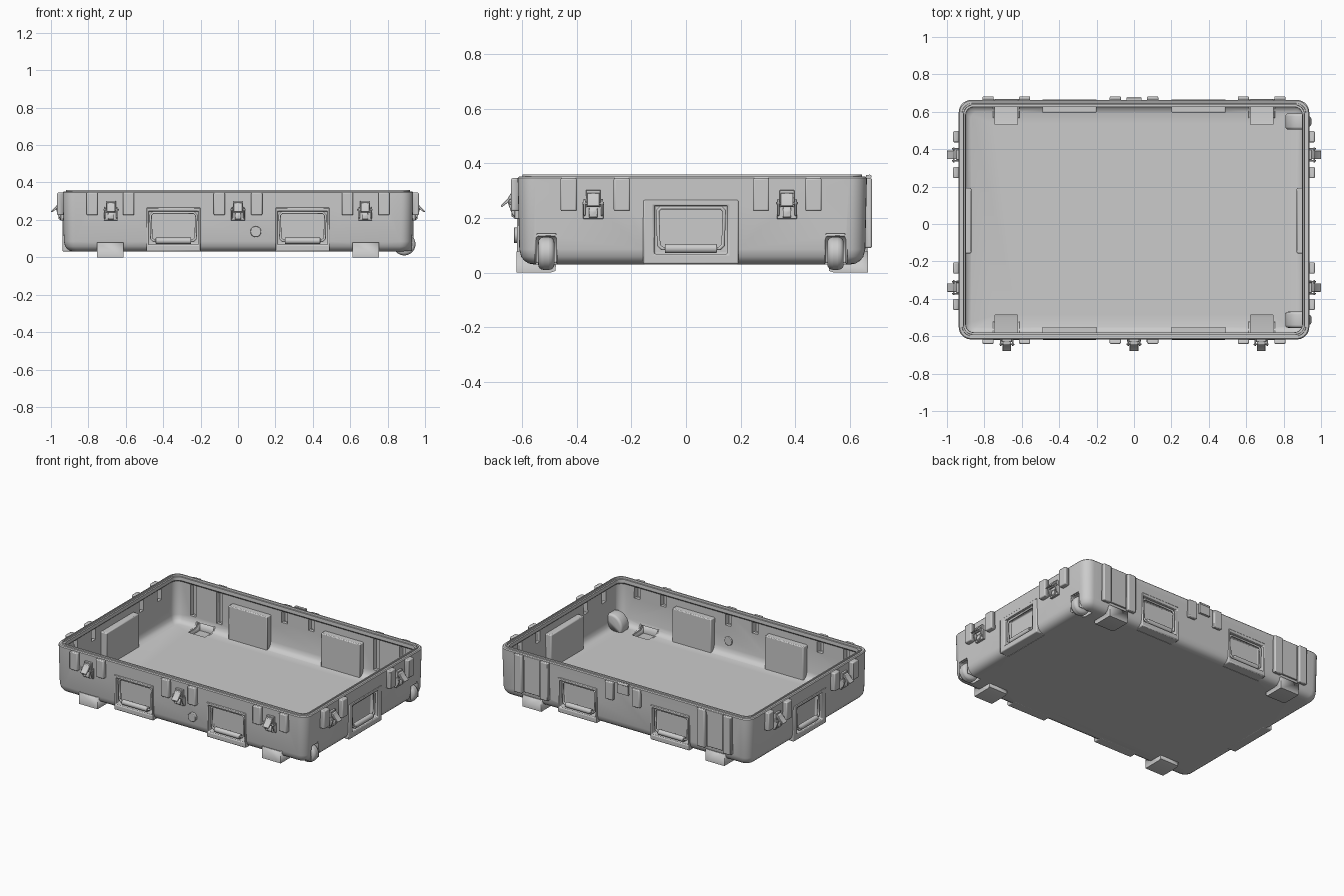
import bpy, bmesh, math
from mathutils import Vector, Matrix

if "Cube" in bpy.data.objects:
    bpy.data.objects.remove(bpy.data.objects["Cube"])

HX, HY, CY = 0.937, 0.64, 0.023      # body half sizes, y centre


def wall_point(wall, u, d, z):
    """u runs along the wall, d is distance outward from it."""
    return Vector({'front': (u, CY - HY - d, z), 'back': (u, CY + HY + d, z),
                   'right': (HX + d, u, z), 'left': (-HX - d, u, z)}[wall])


def prism(bm, wall, u, w, profile, skip=None):
    """Extrude a (d, z) profile along a wall; skip leaves one side open."""
    a = [bm.verts.new(wall_point(wall, u - w / 2, d, z)) for d, z in profile]
    b = [bm.verts.new(wall_point(wall, u + w / 2, d, z)) for d, z in profile]
    faces = [bm.faces.new(a), bm.faces.new(b[::-1])]
    for i in range(len(a)):
        if i != skip:
            j = (i + 1) % len(a)
            faces.append(bm.faces.new((a[i], b[i], b[j], a[j])))
    return faces


def rect(d0, d1, z0, z1):
    return [(d0, z0), (d1, z0), (d1, z1), (d0, z1)]


def finish(bm, name, bevel=0, shell=0, segments=2):
    bmesh.ops.recalc_face_normals(bm, faces=bm.faces[:])
    me = bpy.data.meshes.new(name)
    bm.to_mesh(me)
    bm.free()
    ob = bpy.data.objects.new(name, me)
    bpy.context.scene.collection.objects.link(ob)
    if bevel:
        m = ob.modifiers.new('bevel', 'BEVEL')
        m.width, m.segments, m.limit_method = bevel, segments, 'ANGLE'
    if shell:
        m = ob.modifiers.new('shell', 'SOLIDIFY')
        m.thickness, m.offset = shell, -1
    smooth(ob)
    return ob


def smooth(ob):
    bpy.ops.object.select_all(action='DESELECT')
    ob.select_set(True)
    bpy.context.view_layer.objects.active = ob
    bpy.ops.object.shade_smooth_by_angle(angle=math.radians(35))


def cylinder(bm, centre, axis, r, depth, n=32):
    m = Matrix.Translation(centre) @ Vector(axis).to_track_quat('Z', 'Y').to_matrix().to_4x4()
    bmesh.ops.create_cone(bm, cap_ends=True, segments=n, radius1=r, radius2=r, depth=depth, matrix=m)


# open tray: stacked rounded rectangles, up the outside and down the inside
def ring(bm, inset, z):
    r = max(0.035, 0.065 - inset * 0.6)
    vs = []
    for k, (sx, sy) in enumerate(((1, 1), (-1, 1), (-1, -1), (1, -1))):
        for i in range(8):
            t = math.pi / 2 * (k + i / 7)
            vs.append(bm.verts.new((sx * (HX - inset - r) + r * math.cos(t),
                                    CY + sy * (HY - inset - r) + r * math.sin(t), z)))
    return vs


bm = bmesh.new()
steps = [(0.06, 0.03), (0.042, 0.033), (0.025, 0.043), (0.013, 0.058), (0.006, 0.085), (0, 0.346),
         (0.005, 0.352), (0.017, 0.352), (0.018, 0.36), (0.026, 0.36), (0.027, 0.348), (0.037, 0.348),
         (0.038, 0.325), (0.024, 0.312), (0.027, 0.09), (0.034, 0.065), (0.046, 0.05), (0.065, 0.043)]
rings = [ring(bm, *s) for s in steps]
for a, b in zip(rings, rings[1:]):
    for i in range(len(a)):
        j = (i + 1) % len(a)
        bm.faces.new((a[i], a[j], b[j], b[i]))
bm.faces.new(rings[0][::-1])
bm.faces.new(rings[-1])
body = finish(bm, 'case_body')
cut = bmesh.new()

# handle panels with pockets, and swing handles
handles = [(w, u, 0.29, 0) for w in ('front', 'back') for u in (-0.345, 0.345)]
handles += [(w, 0.018, 0.35, 1) for w in ('left', 'right')]
for wall, u, w, axis in handles:
    prism(cut, wall, u, w - 0.008, rect(-0.064, 0.1, 0, 0.262))
    bm = bmesh.new()
    f = prism(bm, wall, u, w, rect(-0.067, 0.002, 0.031, 0.266))[3]
    for depth in (0.002, -0.054):
        bmesh.ops.inset_individual(bm, faces=[f], thickness=0.004)
        for v in f.verts:
            su = 1 if v.co[axis if wall in ('left', 'right') else 0] > u else -1
            v.co = wall_point(wall, u + su * 0.134, depth, 0.246 if v.co.z > 0.15 else 0.068)
    finish(bm, wall + '_handle_panel', bevel=0.006)

    cu = bpy.data.curves.new('handle_loop', 'CURVE')
    cu.dimensions, cu.bevel_depth, cu.bevel_resolution = '3D', 0.007, 3
    loop = [(-0.11, 0.238), (0.11, 0.238), (0.122, 0.226), (0.118, 0.1), (0.105, 0.088),
            (-0.105, 0.088), (-0.118, 0.1), (-0.122, 0.226)]
    sp = cu.splines.new('POLY')
    sp.points.add(len(loop) - 1)
    for p, (du, z) in zip(sp.points, loop):
        p.co = (*wall_point(wall, u + du, -0.018, z), 1)
    sp.use_cyclic_u = True
    bpy.context.scene.collection.objects.link(bpy.data.objects.new(wall + '_handle_loop', cu))
    bm = bmesh.new()
    cylinder(bm, wall_point(wall, u, -0.018, 0.088),
             (1, 0, 0) if wall in ('front', 'back') else (0, 1, 0), 0.017, 0.19, 20)
    finish(bm, wall + '_handle_grip', bevel=0.003)

# hollow ribs beside latches and hinges
ribs = [('front', s * u, 0.225, 0.024) for s in (-1, 1) for u in (0.78, 0.585, 0.1)]
ribs += [('back', s * u, 0.09 if u > 0.2 else 0.225, 0.019) for s in (-1, 1) for u in (0.78, 0.585, 0.1)]
ribs += [(w, u, 0.225, 0.03) for w in ('left', 'right') for u in (-0.43, -0.235, 0.275, 0.467)]
for wall, u, z0, out in ribs:
    prism(cut, wall, u, 0.042, rect(-0.034, 0.002, z0 + 0.012, 0.31))
    bm = bmesh.new()
    prism(bm, wall, u, 0.06, rect(-0.006, out, z0, 0.346), skip=3)
    finish(bm, wall + '_rib', bevel=0.006, shell=0.006)

# latches
latches = [('front', u) for u in (-0.68, 0, 0.68)]
latches += [(w, u) for w in ('left', 'right') for u in (-0.34, 0.37)]
for wall, u in latches:
    bm = bmesh.new()
    prism(bm, wall, u, 0.074, [(-0.004, 0.197), (0.012, 0.197), (0.012, 0.25), (-0.004, 0.262)])
    prism(bm, wall, u, 0.054, rect(-0.004, 0.014, 0.24, 0.302))
    prism(bm, wall, u, 0.046, [(0.012, 0.292), (0.026, 0.29), (0.036, 0.272), (0.063, 0.245),
                               (0.058, 0.24), (0.028, 0.262), (0.012, 0.28)])
    for s in (-1, 1):
        prism(bm, wall, u + s * 0.032, 0.008, [(-0.004, 0.2), (0.02, 0.212), (0.036, 0.255),
                                               (0.03, 0.27), (-0.004, 0.262)])
    prism(bm, wall, u, 0.08, rect(0.022, 0.031, 0.25, 0.259))
    prism(bm, wall, u, 0.03, [(0.012, 0.2), (0.022, 0.205), (0.022, 0.225), (0.012, 0.24)])
    finish(bm, wall + '_latch', bevel=0.0015, segments=1)

# back strap plates and centre hinge
for u in (-0.682, 0.682):
    bm = bmesh.new()
    prism(bm, 'back', u, 0.12, rect(-0.006, 0.006, 0.1, 0.346))
    finish(bm, 'back_strap_plate', bevel=0.003)
bm = bmesh.new()
prism(bm, 'back', 0, 0.08, rect(-0.004, 0.013, 0.285, 0.358))
cylinder(bm, wall_point('back', 0, 0.01, 0.352), (1, 0, 0), 0.007, 0.075, 12)
finish(bm, 'centre_hinge')

# hollow stacking feet
for wall in ('front', 'back'):
    for u in (-0.683, 0.683):
        prism(cut, wall, u, 0.122, [(-0.004, -0.01), (-0.004, 0.072), (-0.13, 0.072), (-0.13, -0.01)])
        bm = bmesh.new()
        prism(bm, wall, u, 0.14, [(0.004, 0.078), (0.004, 0), (-0.12, 0), (-0.138, 0.006),
                                  (-0.142, 0.04), (-0.05, 0.046), (-0.03, 0.078)], skip=6)
        for f in [f for f in bm.faces if len(f.verts) == 4
                  and all(wall_z > 0.039 for wall_z in (v.co.z for v in f.verts))]:
            bm.faces.remove(f)
        finish(bm, wall + '_foot', shell=0.008)

# wheels in rounded wells on the right end
for y in (-0.512, 0.548):
    c = Vector((0.889, y, 0.07))
    cylinder(cut, c, (0, 1, 0), 0.074, 0.076)
    prism(cut, 'right', y, 0.07, rect(-0.02, 0.1, 0, 0.143))
    bm = bmesh.new()
    cylinder(bm, c, (0, 1, 0), 0.08, 0.086)
    bmesh.ops.bevel(bm, geom=[e for e in bm.edges if abs(e.verts[0].co.y - e.verts[1].co.y) < 1e-4],
                    offset=0.015, segments=3, profile=0.5, affect='EDGES')
    for co, no in (((0.931, 0, 0), (1, 0, 0)), ((0, 0, 0.034), (0, 0, -1))):
        bmesh.ops.bisect_plane(bm, geom=bm.verts[:] + bm.edges[:] + bm.faces[:],
                               plane_co=co, plane_no=no, clear_outer=True)
    finish(bm, 'wheel_well', shell=0.006)
    bm = bmesh.new()
    cylinder(bm, c, (0, 1, 0), 0.06, 0.06, 40)
    finish(bm, 'wheel', bevel=0.02, segments=4)

# pressure valve
bm = bmesh.new()
cylinder(bm, wall_point('front', 0.095, -0.01, 0.137), (0, 1, 0), 0.029, 0.048)
finish(bm, 'pressure_valve', bevel=0.003)

# cut all openings from the tray
cutter = finish(cut, 'opening_cutter')
cutter.hide_render = True
m = body.modifiers.new('openings', 'BOOLEAN')
m.object, m.operation, m.solver = cutter, 'DIFFERENCE', 'EXACT'
m.use_self = True
bpy.context.view_layer.objects.active = body
bpy.ops.object.modifier_apply(modifier=m.name)
bpy.data.objects.remove(cutter)
smooth(body)
